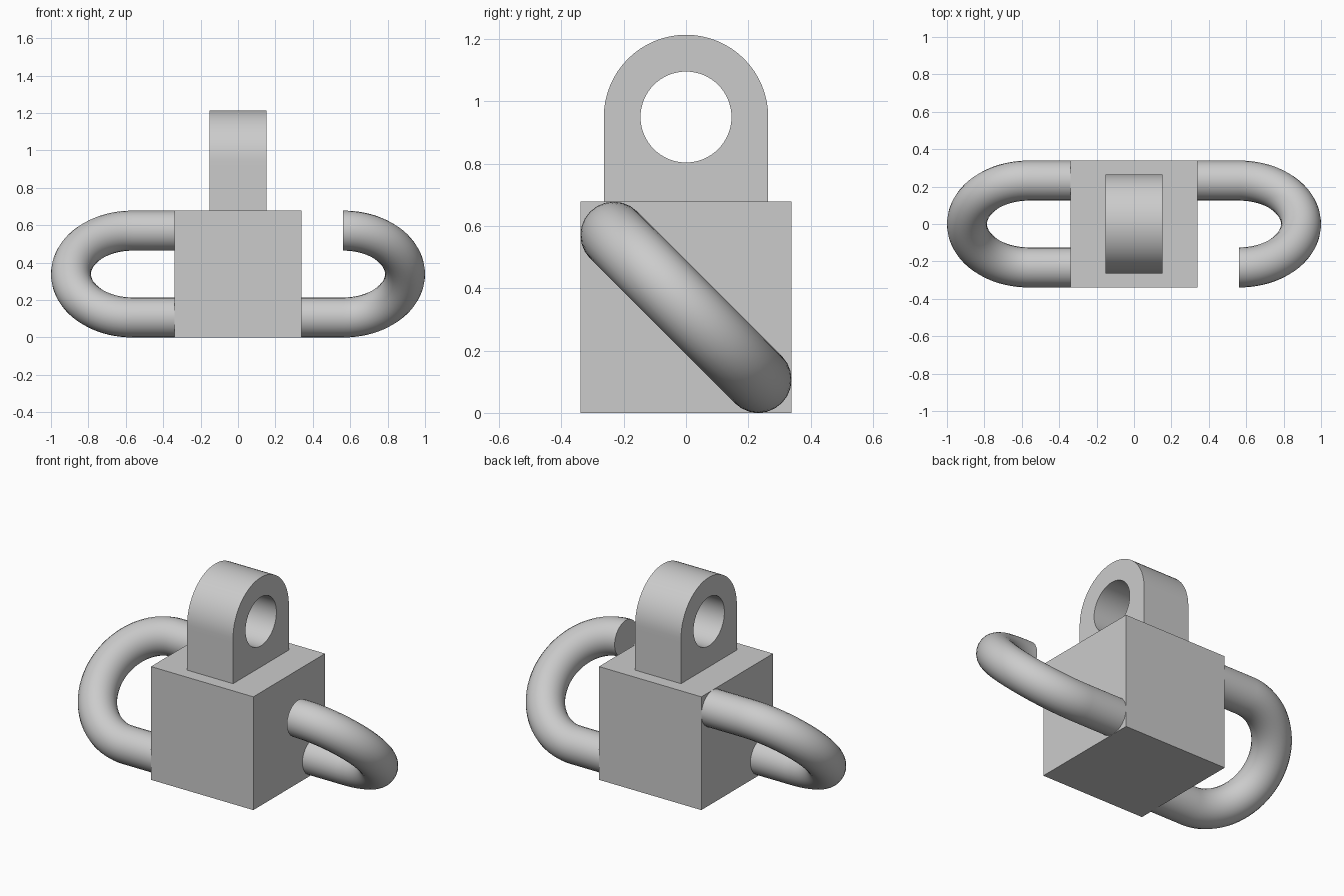
import bpy, bmesh
from math import cos, sin, pi, radians
from mathutils import Vector

cube = bpy.data.objects.get("Cube")
if cube:
    bpy.data.objects.remove(cube)

GREY = (0.6, 0.6, 0.6, 1)
steel = bpy.data.materials.new("plain grey")
steel.use_nodes = True
steel.diffuse_color = GREY
steel.node_tree.nodes["Principled BSDF"].inputs["Base Color"].default_value = GREY

HALF = 0.339             # half the block size
ROD = 0.107              # rod radius
OFF = HALF - ROD         # rod centre line, away from the block centre
BEND = OFF * 2 ** 0.5    # bend radius of both loops
BEND_X = 1 - BEND - ROD  # where the bends begin


def finish(obj, smooth=True):
    obj.data.materials.clear()
    obj.data.materials.append(steel)
    bpy.ops.object.select_all(action="DESELECT")
    obj.select_set(True)
    bpy.context.view_layer.objects.active = obj
    if smooth:
        bpy.ops.object.shade_smooth_by_angle(angle=radians(35))


def mesh_object(name, bm):
    bmesh.ops.recalc_face_normals(bm, faces=bm.faces)
    mesh = bpy.data.meshes.new(name)
    bm.to_mesh(mesh)
    bm.free()
    obj = bpy.data.objects.new(name, mesh)
    bpy.context.collection.objects.link(obj)
    return obj


def rod(name, side, start_y, closed):
    """Bent rod: low straight leg, diagonal half-circle bend, optional high leg."""
    middle = Vector((side * BEND_X, 0, HALF))
    across = Vector((0, start_y, -OFF)).normalized() * BEND
    out = Vector((side * BEND, 0, 0))
    inward = Vector((-side, 0, 0))
    leg = BEND_X - HALF + 0.04
    steps = 40
    path = [middle + across + inward * leg]
    path += [middle + across * cos(pi * i / steps) + out * sin(pi * i / steps)
             for i in range(steps + 1)]
    path.append(path[-1] + inward * (leg if closed else 0.004))

    curve = bpy.data.curves.new(name, "CURVE")
    curve.dimensions = "3D"
    curve.bevel_depth = ROD
    curve.bevel_resolution = 10
    curve.use_fill_caps = True
    spline = curve.splines.new("POLY")
    spline.points.add(len(path) - 1)
    for point, place in zip(spline.points, path):
        point.co = (*place, 1)
    obj = bpy.data.objects.new(name, curve)
    bpy.context.collection.objects.link(obj)
    finish(obj, smooth=False)
    bpy.ops.object.convert(target="MESH")
    finish(bpy.context.object)


# Central block
bm = bmesh.new()
bmesh.ops.create_cube(bm, size=2 * HALF)
bmesh.ops.translate(bm, verts=bm.verts, vec=(0, 0, HALF))
finish(mesh_object("block", bm), smooth=False)

# Lug on top: arch profile with a round eye, bridged all round
LUG_X, LUG_R, EYE_R, EYE_Z = 0.152, 0.264, 0.146, 0.95
SEG = 64
bm = bmesh.new()
rings = []
for x in (-LUG_X, LUG_X):
    outer, inner = [], []
    for i in range(SEG):
        c, s = cos(2 * pi * i / SEG), sin(2 * pi * i / SEG)
        if s >= 0:
            y, z = LUG_R * c, EYE_Z + LUG_R * s
        else:
            # lower half follows the square foot, set slightly into the block
            m = max(abs(c), abs(s))
            y, z = LUG_R * c / m, EYE_Z + (EYE_Z - 2 * HALF + 0.01) * s / m
        outer.append(bm.verts.new((x, y, z)))
        inner.append(bm.verts.new((x, EYE_R * c, EYE_Z + EYE_R * s)))
    rings.append((outer, inner))
(out_a, in_a), (out_b, in_b) = rings
for a, b in ((out_a, out_b), (in_b, in_a), (in_a, out_a), (out_b, in_b)):
    for i in range(SEG):
        j = (i + 1) % SEG
        bm.faces.new((a[i], a[j], b[j], b[i]))
finish(mesh_object("lug", bm))

# Closed loop on one side, open hook on the other, turned a quarter apart
rod("closed_loop", -1, -OFF, True)
rod("open_hook", 1, OFF, False)
